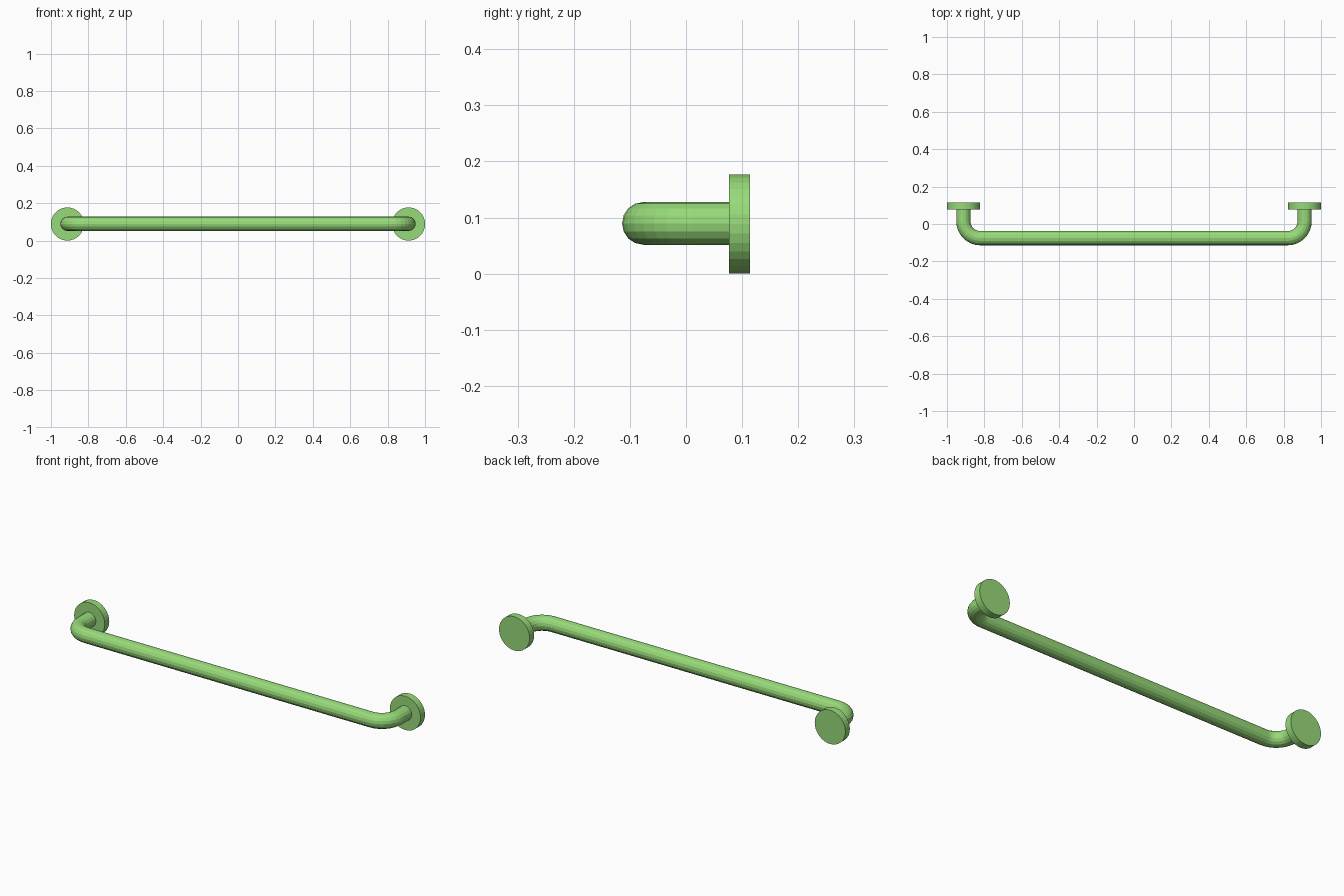
import bpy, math

if "Cube" in bpy.data.objects:
    bpy.data.objects.remove(bpy.data.objects["Cube"])

LEG_X, BAR_Y, MID_Z = 0.912, -0.076, 0.0885
TUBE_R, BEND_R = 0.038, 0.09
PLATE_R, PLATE_Y0, PLATE_Y1 = 0.0885, 0.077, 0.114

green = bpy.data.materials.new("light green")
green.diffuse_color = (0.31, 0.70, 0.19, 1)
green.use_nodes = True
green.node_tree.nodes["Principled BSDF"].inputs["Base Color"].default_value = green.diffuse_color

# Bent tube: half path on the right, mirrored to the left
cx, cy = LEG_X - BEND_R, BAR_Y + BEND_R
right = [(LEG_X, PLATE_Y0 + 0.01)]
for i in range(9):
    a = -math.pi / 2 * i / 8
    right.append((cx + BEND_R * math.cos(a), cy + BEND_R * math.sin(a)))
path = right + [(-x, y) for x, y in reversed(right)]

curve = bpy.data.curves.new("grab_rail", 'CURVE')
curve.dimensions = '3D'
curve.bevel_depth = TUBE_R
curve.bevel_resolution = 6
curve.use_fill_caps = True
spline = curve.splines.new('POLY')
spline.points.add(len(path) - 1)
for p, (x, y) in zip(spline.points, path):
    p.co = (x, y, MID_Z + 0.001, 1)
spline.use_smooth = False
rail = bpy.data.objects.new("grab_rail", curve)
bpy.context.collection.objects.link(rail)
curve.materials.append(green)
bpy.context.view_layer.objects.active = rail
rail.select_set(True)
bpy.ops.object.convert(target='MESH')

# Round wall plates at both ends
for side, name in ((-1, "left_wall_plate"), (1, "right_wall_plate")):
    bpy.ops.mesh.primitive_cylinder_add(
        vertices=32, radius=PLATE_R, depth=PLATE_Y1 - PLATE_Y0,
        location=(side * LEG_X, (PLATE_Y0 + PLATE_Y1) / 2, MID_Z),
        rotation=(math.pi / 2, 0, 0))
    plate = bpy.context.object
    plate.name = name
    plate.data.materials.append(green)
